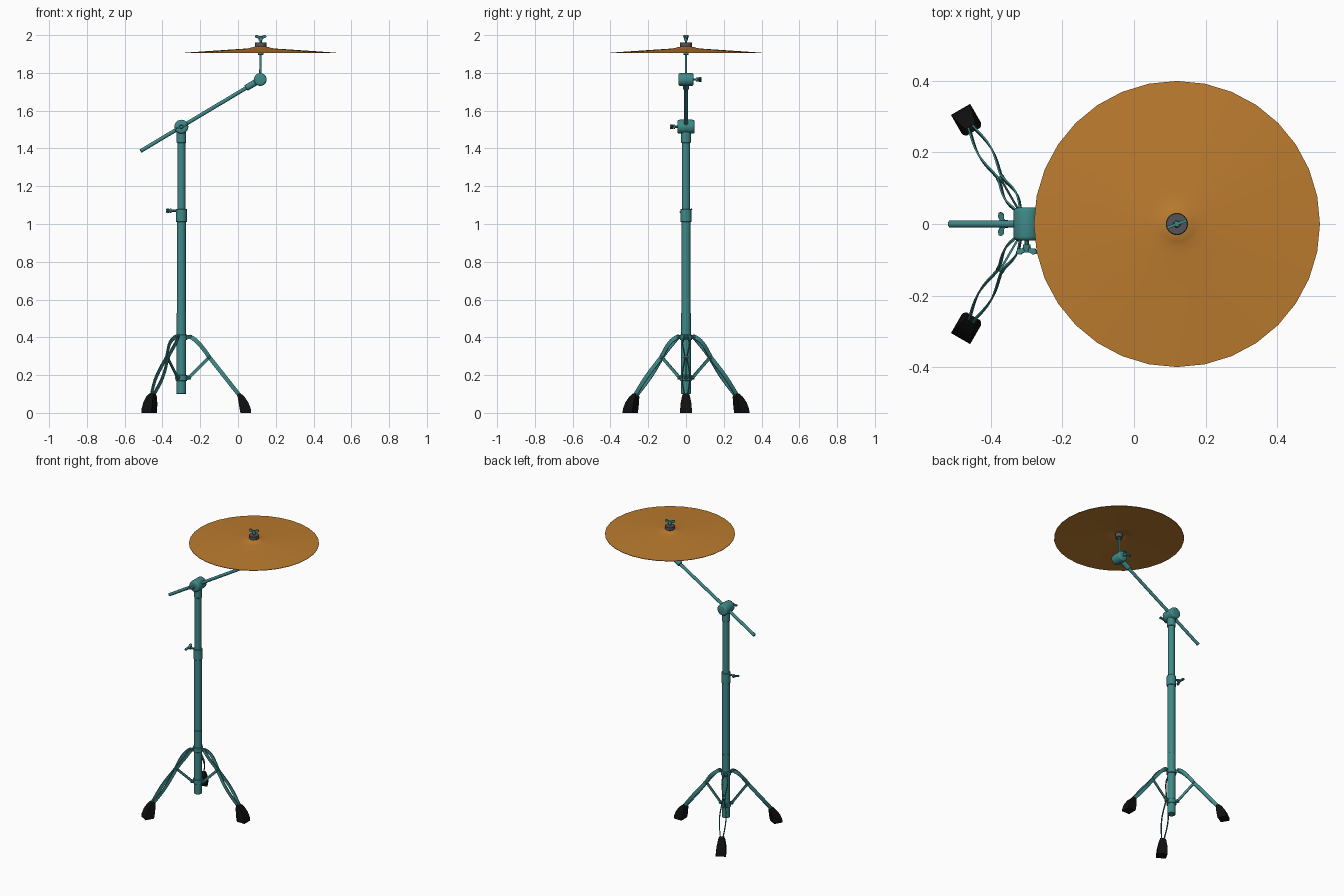
import bpy, bmesh
from math import sin, cos, pi, radians
from mathutils import Vector as V

if "Cube" in bpy.data.objects:
    bpy.data.objects.remove(bpy.data.objects["Cube"])

def material(name, rgb):
    m = bpy.data.materials.new(name)
    m.diffuse_color = (*rgb, 1)
    m.use_nodes = True
    m.node_tree.nodes["Principled BSDF"].inputs["Base Color"].default_value = m.diffuse_color
    return m

TEAL = material("teal_metal", (0.05, 0.25, 0.25))
BRONZE = material("bronze", (0.50, 0.20, 0.028))
RUBBER = material("black_rubber", (0.005, 0.005, 0.005))
FELT = material("dark_felt", (0.09, 0.09, 0.10))

POLE = V((-0.30, 0, 0))
CLAMP = V((-0.30, 0, 1.515))
TILT = V((0.118, 0, 1.765))

def finish(name, bm, mat, angle=35):
    bmesh.ops.recalc_face_normals(bm, faces=bm.faces)
    me = bpy.data.meshes.new(name)
    bm.to_mesh(me)
    bm.free()
    me.materials.append(mat)
    ob = bpy.data.objects.new(name, me)
    bpy.context.collection.objects.link(ob)
    bpy.ops.object.select_all(action='DESELECT')
    ob.select_set(True)
    bpy.context.view_layer.objects.active = ob
    bpy.ops.object.shade_smooth_by_angle(angle=radians(angle))
    return ob

def loft(name, rings, mat, angle=35):
    """Skin equal-length rings of points and cap both ends."""
    bm = bmesh.new()
    vs = [[bm.verts.new(p) for p in ring] for ring in rings]
    n = len(vs[0])
    for a, b in zip(vs, vs[1:]):
        for i in range(n):
            j = (i + 1) % n
            bm.faces.new((a[i], a[j], b[j], b[i]))
    bm.faces.new(vs[0])
    bm.faces.new(vs[-1])
    return finish(name, bm, mat, angle)

def lathe(name, origin, axis, profile, mat, seg=20):
    """Turn (radius, distance) pairs round an axis."""
    q = V((0, 0, 1)).rotation_difference(V(axis).normalized())
    return loft(name, [[V(origin) + q @ V((r * cos(2*pi*i/seg), r * sin(2*pi*i/seg), d))
                        for i in range(seg)] for r, d in profile], mat)

def tube(name, p, q, r, mat=TEAL, seg=20, bevel=0.002):
    d = V(q) - V(p)
    h = d.length
    return lathe(name, p, d, [(r - bevel, 0), (r, bevel), (r, h - bevel), (r - bevel, h)], mat, seg)

def wing_screw(name, base, axis, length, wing, half=0.03):
    """Threaded stem, small hub and flat two-lobed grip."""
    base, u, w = V(base), V(axis).normalized(), V(wing).normalized()
    n = u.cross(w) * 0.004
    hub = length - 0.024
    tube(name + "_stem", base, base + u * hub, 0.006, seg=10)
    lathe(name + "_hub", base + u * (hub - 0.004), u,
          [(0.011, 0), (0.011, 0.006), (0.007, 0.02)], TEAL, 12)
    side = [(0.008, -0.024), (0.4 * half, -0.017), (0.8 * half, -0.016), (half, -0.009),
            (0.93 * half, -0.001), (0.6 * half, 0), (0.25 * half, -0.006)]
    outline = side + [(-a, b) for a, b in reversed(side)]
    pts = [base + u * (length + b) + w * a for a, b in outline]
    loft(name + "_grip", [[p - n for p in pts], [p + n for p in pts]], TEAL)

# Telescoping column and collars
def column(name, z0, z1, r):
    return tube(name, POLE + V((0, 0, z0)), POLE + V((0, 0, z1)), r)

column("base_tube", 0.10, 0.53, 0.0255)
column("lower_tube", 0.52, 1.03, 0.024)
column("upper_tube", 1.05, 1.49, 0.0215)
column("height_collar", 1.01, 1.08, 0.029)
column("column_top_sleeve", 1.43, 1.49, 0.026)
column("upper_leg_hub", 0.385, 0.415, 0.031)
column("lower_leg_hub", 0.17, 0.20, 0.031)
wing_screw("height_screw", POLE + V((-0.025, 0, 1.07)), (-1, 0, 0), 0.055, (0, 1, 0.25), 0.034)

# Pivots: rounded barrels lying along y
def barrel(name, c, r, half):
    b = 0.011
    prof = [(r - b + b * sin(a), -half + b - b * cos(a)) for a in (0, pi/6, pi/3, pi/2)]
    prof += [(x, -d) for x, d in reversed(prof)]
    lathe(name, c, (0, 1, 0), prof, TEAL, 24)

barrel("boom_clamp", CLAMP, 0.037, 0.046)
barrel("cymbal_tilter", TILT, 0.034, 0.041)
wing_screw("clamp_screw", CLAMP - V((0, 0.04, 0)), (0, -1, 0), 0.045, (0.95, 0, 0.3))
wing_screw("tilter_screw", TILT + V((0, 0.035, 0)), (0, 1, 0), 0.047, (0.95, 0, 0.3))

# Boom arm with end sleeve
along = (TILT - CLAMP).normalized()
tube("boom_arm", CLAMP - along * 0.252, TILT, 0.010, seg=16)
tube("boom_end_sleeve", TILT - along * 0.088, TILT - along * 0.02, 0.017)

# Cymbal on its rod, with felts and top nut
C = V((0.12, 0, 0))
tube("cymbal_rod", TILT, C + V((0, 0, 1.98)), 0.006, seg=12)
top = [(0.40, 1.907), (0.30, 1.914), (0.18, 1.922), (0.09, 1.928), (0.06, 1.931),
       (0.05, 1.934), (0.036, 1.938), (0.018, 1.940), (0.006, 1.940)]
lathe("cymbal", C, (0, 0, 1), [(r, z - 0.003) for r, z in reversed(top)] + top, BRONZE, 32)
tube("lower_felt", C + V((0, 0, 1.905)), C + V((0, 0, 1.936)), 0.022, FELT)
tube("lower_cup", C + V((0, 0, 1.895)), C + V((0, 0, 1.906)), 0.014)
tube("upper_felt", C + V((0, 0, 1.939)), C + V((0, 0, 1.962)), 0.031, FELT, 24)
wing_screw("top_nut", C + V((0, 0, 1.96)), (0, 0, 1), 0.04, (cos(0.36), sin(0.36), 0), 0.031)

# Legs: drawn along +x from the column, then turned to three directions
def strip(name, path, h, t):
    """Flat bar along (x, y, z) points, h tall and t thick."""
    rings = []
    for i, p in enumerate(path):
        d = (V(path[min(i + 1, len(path) - 1)]) - V(path[max(i - 1, 0)]))
        n = V((-d.z, 0, d.x)).normalized() * h / 2
        s = V((0, t / 2, 0))
        rings.append([V(p) - n - s, V(p) + n - s, V(p) + n + s, V(p) - n + s])
    return loft(name, rings, TEAL)

def bezier(a, b, c, k):
    return V(a) * (1 - k)**2 + V(b) * 2 * k * (1 - k) + V(c) * k**2

def leg_path(side):
    pts = []
    for i in range(11):        # curved upper part, bowed then pinched
        k = i / 10
        p = bezier((0.042, 0, 0.405), (0.085, 0, 0.39), (0.148, 0, 0.295), k)
        p.y = side * (0.005 + 0.013 * sin(pi * k)**1.3)
        pts.append(p)
    for i in range(1, 13):     # straight lower part, bowed down to the foot
        k = i / 12
        p = V((0.148, 0, 0.295)).lerp(V((0.318, 0, 0.08)), k)
        p.y = side * (0.005 + 0.015 * sin(pi * k)**1.3)
        pts.append(p)
    return pts

def build_leg():
    parts = [strip("leg_strip", leg_path(s), 0.022, 0.005) for s in (-1, 1)]
    parts.append(strip("leg_brace", [(0.036, 0, 0.183), (0.148, 0, 0.295)], 0.016, 0.006))
    for x, z in ((0.046, 0.405), (0.04, 0.187), (0.146, 0.294)):
        parts.append(tube("leg_rivet", (x, -0.012, z), (x, 0.012, z), 0.008, seg=10))
    for z in (0.40, 0.185):
        parts.append(strip("leg_bracket", [(0.025, 0, z), (0.05, 0, z + 0.003)], 0.022, 0.005))
    foot = [(0, 0.313, 0.37, 0.031), (0.02, 0.309, 0.368, 0.031), (0.055, 0.303, 0.355, 0.028),
            (0.085, 0.298, 0.335, 0.022), (0.102, 0.298, 0.316, 0.016)]
    parts.append(loft("rubber_foot", [[(a, -w, z), (b, -w, z), (b, w, z), (a, w, z)]
                                      for z, a, b, w in foot], RUBBER))
    return parts

for part in build_leg():
    part.location = POLE
    for turn in (120, 240):
        twin = part.copy()
        twin.rotation_euler.z = radians(turn)
        bpy.context.collection.objects.link(twin)
